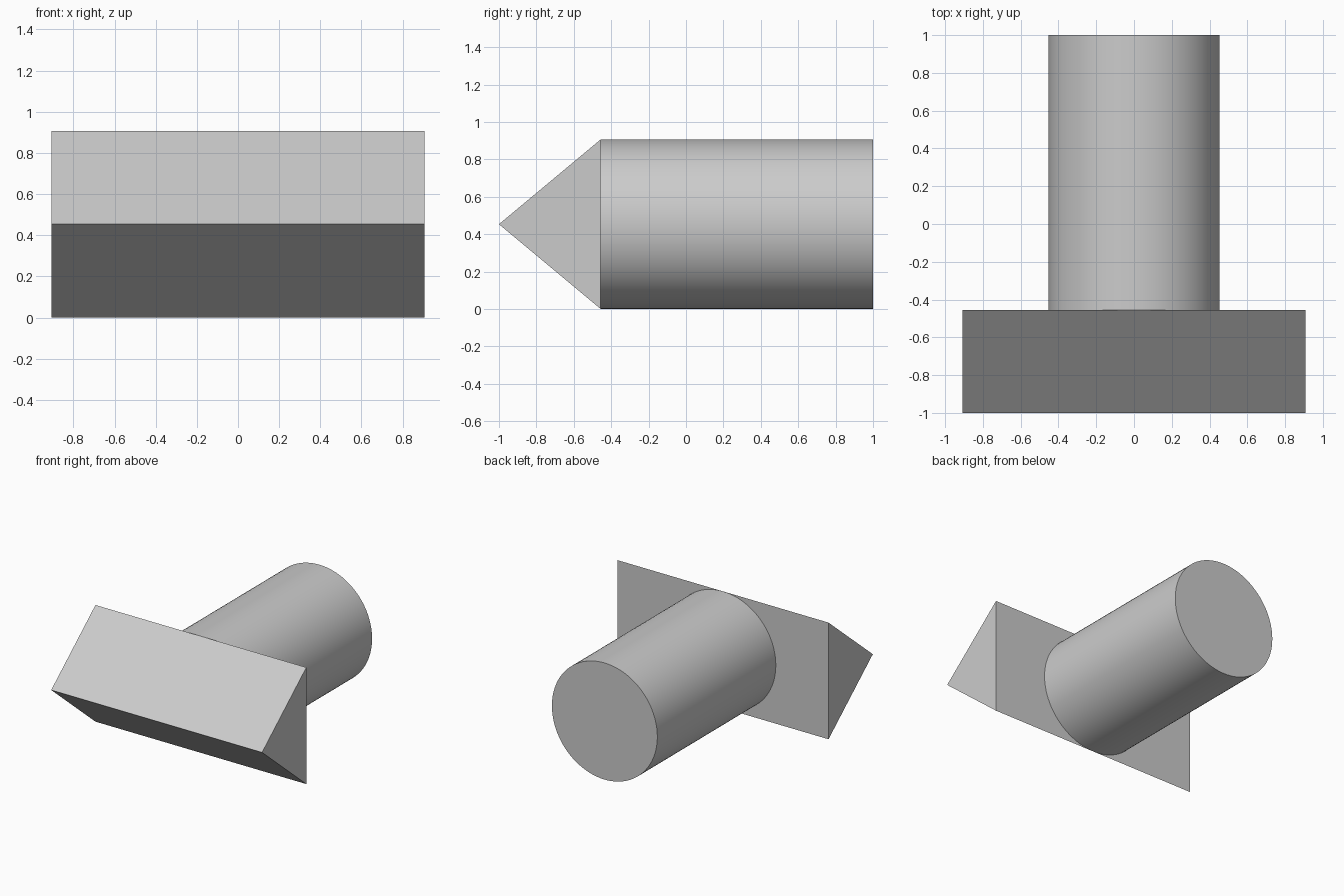
import bpy, bmesh, math
from mathutils import Matrix

cube = bpy.data.objects.get("Cube")
if cube:
    bpy.data.objects.remove(cube, do_unlink=True)

# Main dimensions
HALF_WIDTH = 0.907
RADIUS = 0.4535
HEIGHT = 2 * RADIUS
TIP_Y, JOIN_Y, BACK_Y = -1.0, -0.456, 1.0

# Single grey material
grey = bpy.data.materials.new("plain grey")
grey.use_nodes = True
colour = (0.6, 0.6, 0.6, 1)
grey.diffuse_color = colour
grey.node_tree.nodes["Principled BSDF"].inputs["Base Color"].default_value = colour


def add_part(name, bm):
    bmesh.ops.recalc_face_normals(bm, faces=bm.faces)
    mesh = bpy.data.meshes.new(name)
    bm.to_mesh(mesh)
    bm.free()
    mesh.materials.append(grey)
    obj = bpy.data.objects.new(name, mesh)
    bpy.context.collection.objects.link(obj)
    return obj


# Wedge head: triangular profile extruded along x
bm = bmesh.new()
profile = [(TIP_Y, RADIUS), (JOIN_Y, HEIGHT), (JOIN_Y, 0)]
end = bm.faces.new([bm.verts.new((-HALF_WIDTH, y, z)) for y, z in profile])
extruded = bmesh.ops.extrude_face_region(bm, geom=[end], use_keep_orig=True)["geom"]
bmesh.ops.translate(bm, vec=(2 * HALF_WIDTH, 0, 0),
                    verts=[v for v in extruded if isinstance(v, bmesh.types.BMVert)])
add_part("wedge_head", bm)

# Round shaft lying along y behind the wedge
bm = bmesh.new()
placement = (Matrix.Translation((0, (JOIN_Y + BACK_Y) / 2, RADIUS))
             @ Matrix.Rotation(math.pi / 2, 4, 'X'))
bmesh.ops.create_cone(bm, cap_ends=True, segments=96, radius1=RADIUS, radius2=RADIUS,
                      depth=BACK_Y - JOIN_Y, matrix=placement)
shaft = add_part("round_shaft", bm)

bpy.ops.object.select_all(action='DESELECT')
shaft.select_set(True)
bpy.context.view_layer.objects.active = shaft
bpy.ops.object.shade_smooth_by_angle(angle=math.radians(30))
